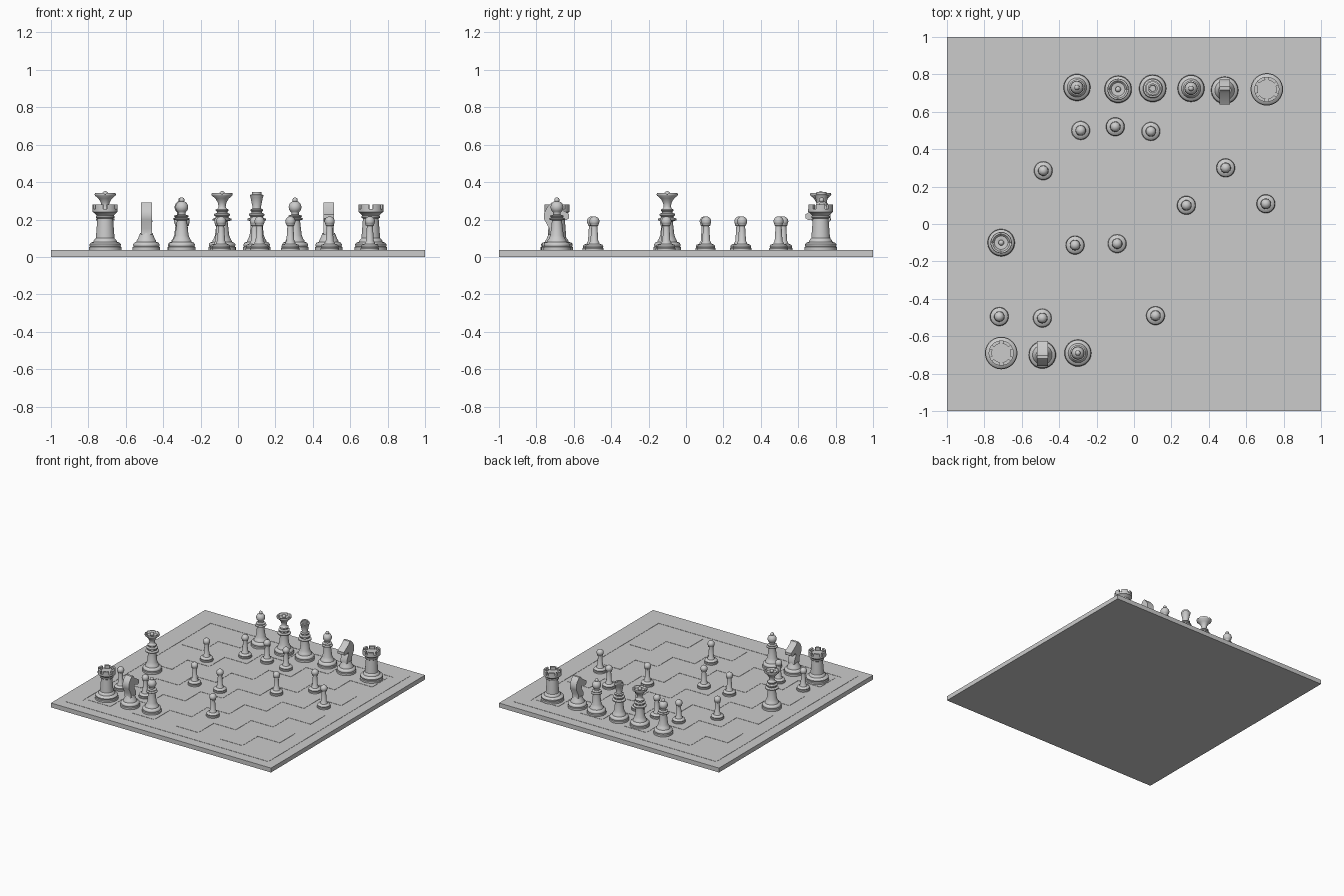
import bpy, bmesh, math
from mathutils import Vector

cube = bpy.data.objects.get("Cube")
if cube:
    bpy.data.objects.remove(cube, do_unlink=True)

# One plain grey material for everything
GREY = 0.6
grey = bpy.data.materials.new("plain grey")
grey.use_nodes = True
grey.diffuse_color = (GREY, GREY, GREY, 1)
grey.node_tree.nodes["Principled BSDF"].inputs["Base Color"].default_value = (GREY, GREY, GREY, 1)

FLOOR = 0.036
SEGMENTS = 32


def finish(bm, name, smooth=False):
    bmesh.ops.recalc_face_normals(bm, faces=bm.faces)
    mesh = bpy.data.meshes.new(name)
    bm.to_mesh(mesh)
    bm.free()
    mesh.materials.append(grey)
    obj = bpy.data.objects.new(name, mesh)
    bpy.context.collection.objects.link(obj)
    if smooth:
        bpy.ops.object.select_all(action='DESELECT')
        obj.select_set(True)
        bpy.context.view_layer.objects.active = obj
        bpy.ops.object.shade_smooth_by_angle(angle=math.radians(40))
    return obj


def add_box(bm, low, high):
    low, high = Vector(low), Vector(high)
    made = bmesh.ops.create_cube(bm, size=1)["verts"]
    bmesh.ops.scale(bm, vec=high - low, verts=made)
    bmesh.ops.translate(bm, vec=(low + high) / 2, verts=made)


def lathe(bm, profile):
    """Spin (radius, height) points round the z axis."""
    verts = [bm.verts.new((r, 0, z)) for r, z in profile]
    edges = [bm.edges.new(pair) for pair in zip(verts, verts[1:])]
    bmesh.ops.spin(bm, geom=verts + edges, cent=(0, 0, 0), axis=(0, 0, 1),
                   angle=math.tau, steps=SEGMENTS, use_duplicate=False)
    bmesh.ops.remove_doubles(bm, verts=bm.verts, dist=0.0004)


def ball(radius, height, start=-60, end=90, steps=9):
    """Profile arc of a sphere, from the start to the end latitude."""
    angles = [math.radians(start + (end - start) * i / steps) for i in range(steps + 1)]
    return [(radius * math.cos(a), height + radius * math.sin(a)) for a in angles]


def foot(r):
    """Stepped round foot shared by the large pieces."""
    return [(0, FLOOR), (r, FLOOR), (r, .052), (r * .93, .056), (r * .97, .062),
            (r * .97, .068), (r * .88, .076), (r * .72, .081), (r * .7, .088)]


def place(obj, spots):
    """Put the piece on its first spot and linked copies on the rest."""
    for i, (x, y) in enumerate(spots):
        piece = obj if i == 0 else obj.copy()
        if i:
            bpy.context.collection.objects.link(piece)
        piece.location = (x, y, 0)
        # Pieces on the near side look towards the far side
        piece.rotation_euler.z = math.pi if y > 0 else 0


# Board slab
bm = bmesh.new()
add_box(bm, (-1, -1, 0), (1, 1, FLOOR))
finish(bm, "board")

# Thin raised border strip
bm = bmesh.new()
for s in (-1, 1):
    a, b = sorted((s * .83, s * .92))
    add_box(bm, (-.92, a, FLOOR - .002), (.92, b, FLOOR + .002))
    add_box(bm, (a, -.83, FLOOR - .002), (b, .83, FLOOR + .002))
finish(bm, "board_border")

# Alternate squares, very slightly raised
bm = bmesh.new()
for i in range(8):
    for j in range(8):
        if (i + j) % 2 == 0:
            x, y = -.8 + i * .2, -.8 + j * .2
            add_box(bm, (x, y, FLOOR - .002), (x + .2, y + .2, FLOOR + .002))
finish(bm, "dark_squares")

# Pawns
bm = bmesh.new()
lathe(bm, [(0, FLOOR), (.05, FLOOR), (.05, .046), (.046, .05), (.048, .058), (.042, .066),
           (.028, .07), (.026, .078), (.021, .085), (.016, .165), (.022, .168), (.022, .172),
           (.014, .175)] + ball(.027, .19, -50))
place(finish(bm, "pawn", True),
      [(-.285, .5), (-.1, .52), (.09, .495), (-.485, .285), (.49, .3), (.28, .1),
       (.705, .108), (-.315, -.113), (-.09, -.105), (-.72, -.495), (-.49, -.503), (.115, -.49)])

# Rooks: tower with a cut parapet
bm = bmesh.new()
lathe(bm, foot(.087) + [(.056, .095), (.05, .1), (.042, .205), (.05, .21), (.05, .218),
                        (.045, .222), (.062, .238), (.067, .24), (.067, .256), (.05, .256), (0, .256)])
for k in range(6):
    lo, hi = [math.radians(60 * k + d) for d in (-21, 21)]
    rings = []
    for step in range(6):
        a = lo + (hi - lo) * step / 5
        rings.append([bm.verts.new((r * math.cos(a), r * math.sin(a), z))
                      for r, z in ((.05, .254), (.067, .254), (.067, .279), (.05, .279))])
    for p, q in zip(rings, rings[1:]):
        for c in range(4):
            d = (c + 1) % 4
            bm.faces.new((p[c], p[d], q[d], q[c]))
    bm.faces.new(rings[0])
    bm.faces.new(rings[-1])
place(finish(bm, "rook", True), [(-.71, -.69), (.71, .72)])

# Bishops
bm = bmesh.new()
lathe(bm, foot(.072) + [(.044, .096), (.036, .115), (.027, .19), (.027, .195), (.042, .2),
                        (.042, .206), (.03, .211), (.036, .216), (.036, .221), (.02, .226), (.02, .236)]
      + ball(.034, .266, -50, 70) + ball(.014, .304, -50))
place(finish(bm, "bishop", True), [(-.3, -.69), (-.305, .73), (.305, .725)])

# Stem and collars shared by king and queen
stem = foot(.073) + [(.046, .096), (.038, .115), (.03, .185), (.03, .19), (.05, .196), (.05, .204),
                     (.034, .21), (.034, .216), (.042, .222), (.042, .23), (.028, .236),
                     (.028, .242), (.034, .247), (.034, .253), (.024, .258)]

# King: plain flared crown with a small stepped top
bm = bmesh.new()
lathe(bm, stem + [(.022, .265), (.034, .322), (.037, .326), (.037, .331), (.026, .334),
                  (.026, .348), (.018, .348), (.016, .342), (0, .342)])
place(finish(bm, "king", True), [(.1, .725)])

# Queens: wide coronet with four notches and a centre knob
bm = bmesh.new()
lathe(bm, stem + [(.019, .268), (.023, .29), (.036, .312), (.055, .328), (.057, .334),
                  (.055, .343), (.046, .343), (.036, .33), (.014, .33)] + ball(.015, .337, -30))
for v in bm.verts:
    turn = math.atan2(v.co.y, v.co.x) % (math.pi / 2)
    if v.co.z > .34 and v.co.xy.length > .04 and min(turn, math.pi / 2 - turn) < .12:
        v.co.z -= .008
place(finish(bm, "queen", True), [(-.71, -.1), (-.085, .72)])

# Knights: round foot with a flat-sided horse head facing +y
bm = bmesh.new()
lathe(bm, foot(.073) + [(.046, .096), (.038, .115), (.033, .128), (0, .128)])
side = [(-.034, .12), (-.03, .15), (-.058, .2), (-.058, .235), (-.045, .262), (-.02, .29),
        (-.002, .29), (.014, .268), (.075, .228), (.075, .206), (.058, .196), (.018, .208),
        (.012, .19), (.034, .15), (.034, .12)]
head = bm.faces.new([bm.verts.new((-.029, y, z)) for y, z in side])
pushed = bmesh.ops.extrude_face_region(bm, geom=[head], use_keep_orig=True)["geom"]
bmesh.ops.translate(bm, vec=(.058, 0, 0),
                    verts=[g for g in pushed if isinstance(g, bmesh.types.BMVert)])
place(finish(bm, "knight", True), [(-.49, -.7), (.485, .715)])
